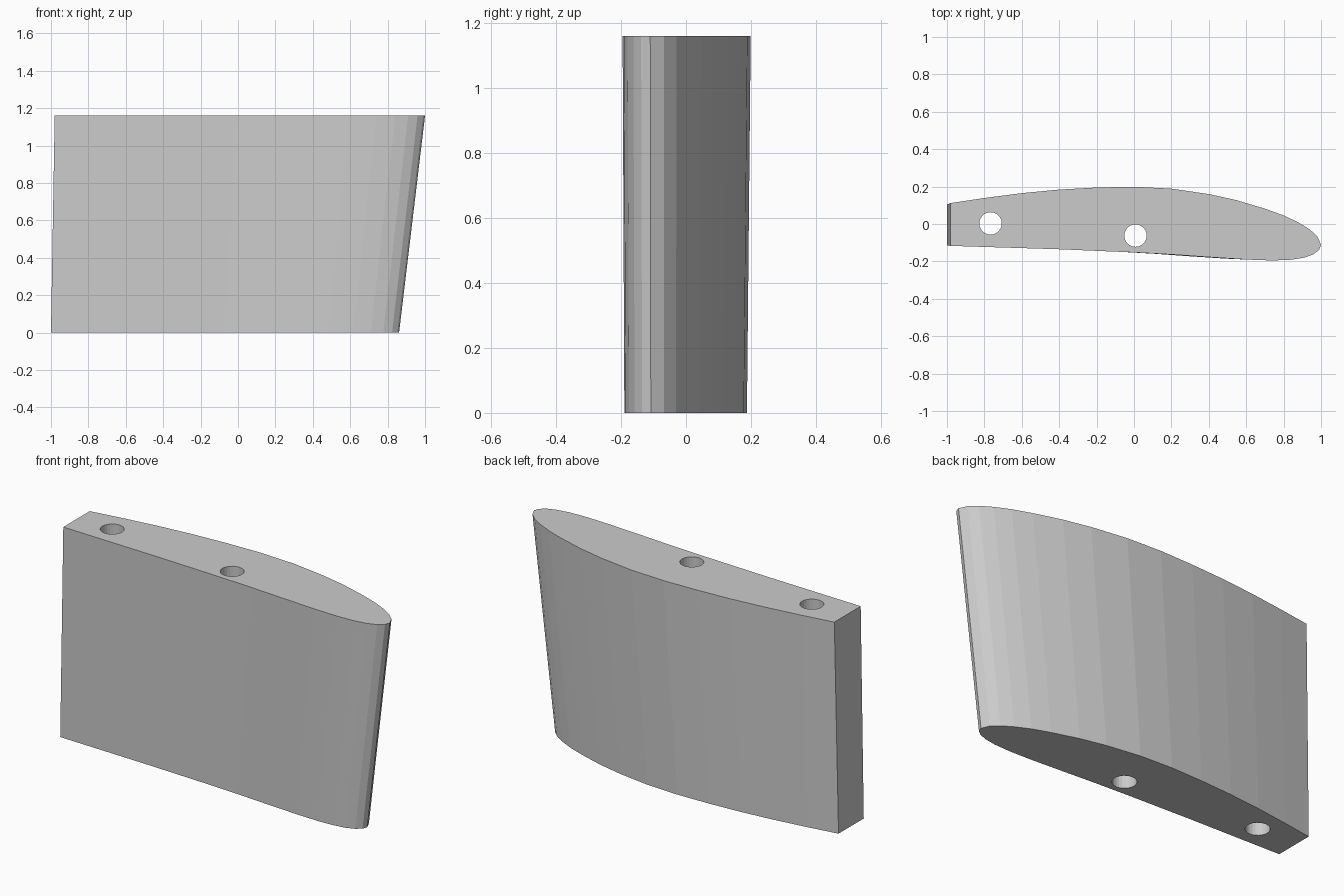
import bpy
import bmesh
import math

default = bpy.data.objects.get("Cube")
if default:
    bpy.data.objects.remove(default)

HEIGHT = 1.16

grey = bpy.data.materials.new("light_grey")
grey.use_nodes = True
colour = (0.6, 0.6, 0.6, 1)
grey.diffuse_color = colour
grey.node_tree.nodes["Principled BSDF"].inputs["Base Color"].default_value = colour

# Tip section: upper edge from tail to nose, then lower edge back to the tail
upper = [(-.98, .112), (-.8, .139), (-.6, .165), (-.4, .184), (-.2, .195), (0, .199),
         (.2, .189), (.4, .16), (.55, .127), (.7, .082), (.8, .046), (.88, .008),
         (.94, -.029), (.98, -.067), (1, -.11)]
lower = [(.99, -.138), (.96, -.162), (.91, -.18), (.84, -.191), (.74, -.195), (.6, -.19),
         (.4, -.177), (.2, -.163), (0, -.152), (-.4, -.135), (-.98, -.117)]
tip = upper + lower


def root_point(point):
    """Shrink and shift a tip point to the root section."""
    x, y = point
    return -1 + (x + .98) * .94, y * .957 - .003


# Tapered wing body lofted between root and tip
bm = bmesh.new()
root_ring = [bm.verts.new((*root_point(p), 0)) for p in tip]
tip_ring = [bm.verts.new((*p, HEIGHT)) for p in tip]
for i in range(len(tip)):
    j = (i + 1) % len(tip)
    bm.faces.new((root_ring[i], root_ring[j], tip_ring[j], tip_ring[i]))
bm.faces.new(root_ring)
bm.faces.new(tip_ring)
bmesh.ops.recalc_face_normals(bm, faces=bm.faces[:])
mesh = bpy.data.meshes.new("wing_section")
bm.to_mesh(mesh)
bm.free()
mesh.materials.append(grey)
wing = bpy.data.objects.new("wing_section", mesh)
bpy.context.collection.objects.link(wing)

# Spar holes cut straight through
for name, x, y in (("rear_hole_cutter", -.767, .003), ("middle_hole_cutter", .008, -.062)):
    bpy.ops.mesh.primitive_cylinder_add(vertices=24, radius=.06, depth=HEIGHT * 2,
                                        location=(x, y, HEIGHT / 2))
    cutter = bpy.context.object
    cutter.name = name
    cutter.data.materials.append(grey)
    cutter.hide_render = True
    cutter.hide_set(True)
    cut = wing.modifiers.new(name, "BOOLEAN")
    cut.operation = "DIFFERENCE"
    cut.solver = "EXACT"
    cut.object = cutter
